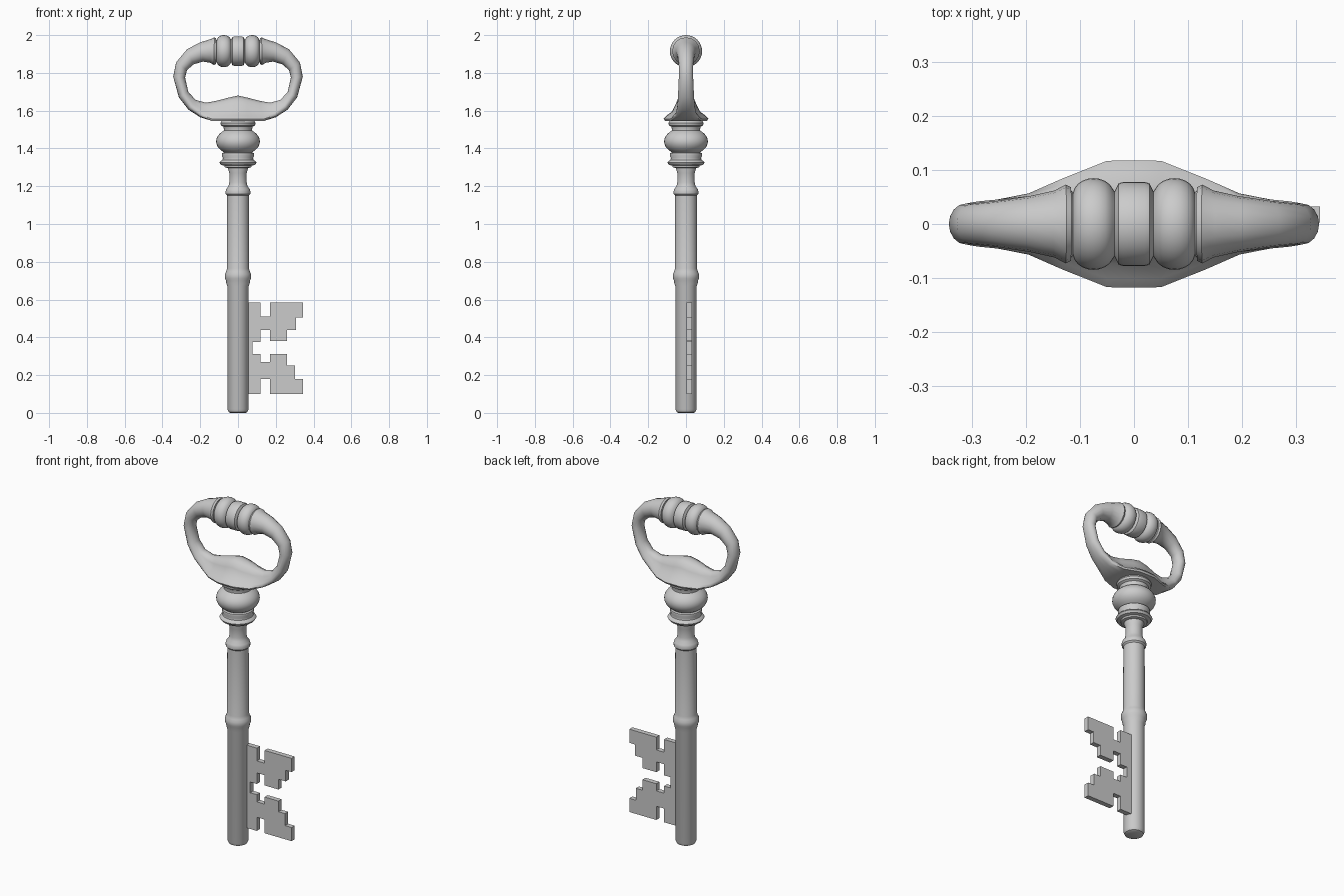
import bpy, bmesh
from math import sin, cos, pi, radians
from mathutils import Vector


def finish(name, bm, angle=35):
    bmesh.ops.remove_doubles(bm, verts=bm.verts, dist=1e-5)
    bmesh.ops.recalc_face_normals(bm, faces=bm.faces)
    me = bpy.data.meshes.new(name)
    bm.to_mesh(me)
    bm.free()
    ob = bpy.data.objects.new(name, me)
    bpy.context.collection.objects.link(ob)
    bpy.ops.object.select_all(action='DESELECT')
    ob.select_set(True)
    bpy.context.view_layer.objects.active = ob
    bpy.ops.object.shade_smooth_by_angle(angle=radians(angle))
    return ob


def skin(bm, rings):
    n = len(rings[0])
    vs = [[bm.verts.new(p) for p in r] for r in rings]
    for a, b in zip(vs, vs[1:]):
        for i in range(n):
            j = (i + 1) % n
            bm.faces.new((a[i], a[j], b[j], b[i]))
    bm.faces.new(vs[0])
    bm.faces.new(vs[-1])


def turned(name, profile, place, sides=32):
    bm = bmesh.new()
    skin(bm, [[place(r * cos(2 * pi * i / sides), r * sin(2 * pi * i / sides), h)
               for i in range(sides)] for r, h in profile])
    return finish(name, bm)


def upright(a, b, h):
    return Vector((a, b, h))


# Shaft with two collars and a thin neck
turned("shaft", [
    (.04, 0), (.05, .005), (.056, .02), (.056, .67), (.062, .685), (.063, .70),
    (.069, .712), (.069, .735), (.063, .748), (.058, .765), (.057, 1.15),
    (.065, 1.158), (.066, 1.172), (.062, 1.185), (.05, 1.20), (.046, 1.22),
    (.046, 1.27), (.054, 1.295), (.054, 1.31)], upright)

# Flange, ball and upper ring below the bow
ball = [(.116 * cos(t), 1.437 + .075 * sin(t))
        for t in [radians(-50 + 10 * i) for i in range(11)]]
turned("ball_knop", [
    (.05, 1.295), (.07, 1.30), (.072, 1.309), (.09, 1.313), (.098, 1.325),
    (.093, 1.333), (.082, 1.34), (.08, 1.35), (.086, 1.365), (.084, 1.375)]
    + ball + [(.075, 1.505), (.078, 1.515), (.09, 1.522), (.093, 1.535),
              (.085, 1.55)], upright)

# Bow: stations of inner x,z / outer x,z / half depth / flare amount
stations = [
    (0, 1.68, 0, 1.545, .118, 1), (.05, 1.669, .05, 1.545, .117, 1),
    (.115, 1.652, .135, 1.545, .084, 1), (.17, 1.642, .20, 1.565, .058, .7),
    (.225, 1.657, .262, 1.605, .048, .3), (.263, 1.70, .313, 1.67, .042, 0),
    (.28, 1.775, .343, 1.78, .038, 0), (.27, 1.815, .328, 1.855, .038, 0),
    (.235, 1.845, .27, 1.925, .043, 0), (.185, 1.860, .20, 1.962, .052, 0),
    (.145, 1.853, .15, 1.977, .062, 0), (.128, 1.842, .125, 1.988, .073, 0),
    (.117, 1.847, .116, 1.983, .068, 0)]
# half of the flared section, from outer edge to inner edge
bell = [(0, 0), (0, .55), (.01, .95), (.09, 1), (.22, .86), (.38, .62),
        (.65, .47), (.88, .36), (1, 0)]


def section(s, side):
    ix, iz, ox, oz, w, k = s
    half = []
    for i, (t, y) in enumerate(bell):
        a = pi * i / (len(bell) - 1)
        u = k * t + (1 - k) * (1 - cos(a)) / 2
        v = w * (k * y + (1 - k) * sin(a))
        half.append(Vector((side * (ox + (ix - ox) * u), v, oz + (iz - oz) * u)))
    return half + [Vector((p.x, -p.y, p.z)) for p in half[-2:0:-1]]


bm = bmesh.new()
skin(bm, [section(s, -1) for s in stations[:0:-1]] + [section(s, 1) for s in stations])
bow = finish("bow", bm, 50)

# Turned beads across the top of the bow
half_grip = [(.074, 0), (.078, .006), (.078, .022), (.073, .03), (.058, .037)]
half_grip = [(.078, .02), (.075, .029), (.06, .036)]
half_grip += [(.057 + .028 * sin(t), .075 - .037 * cos(t))
              for t in [pi * i / 10 for i in range(1, 10)]]
half_grip += [(.058, .113), (.066, .119)]
grip = [(r, -x) for r, x in reversed(half_grip)] + half_grip
turned("bow_beads", grip, lambda a, b, h: Vector((h, a, 1.915 + b)))

# Bit with stepped wards
outline = [
    (.03, .585), (.12, .585), (.12, .51), (.17, .51), (.17, .585), (.345, .585),
    (.345, .505), (.307, .505), (.307, .44), (.26, .44), (.26, .38), (.17, .38),
    (.17, .44), (.12, .44), (.12, .375), (.077, .375), (.077, .312), (.12, .312),
    (.12, .27), (.17, .27), (.17, .312), (.26, .312), (.26, .25), (.303, .25),
    (.303, .18), (.345, .18), (.345, .10), (.17, .10), (.17, .18), (.12, .18),
    (.12, .10), (.03, .10)]
bm = bmesh.new()
face = bm.faces.new([bm.verts.new((x, .003, z)) for x, z in outline])
ext = bmesh.ops.extrude_face_region(bm, geom=[face], use_keep_orig=True)
bmesh.ops.translate(bm, vec=(0, .029, 0),
                    verts=[v for v in ext["geom"] if isinstance(v, bmesh.types.BMVert)])
finish("bit", bm, 30)
